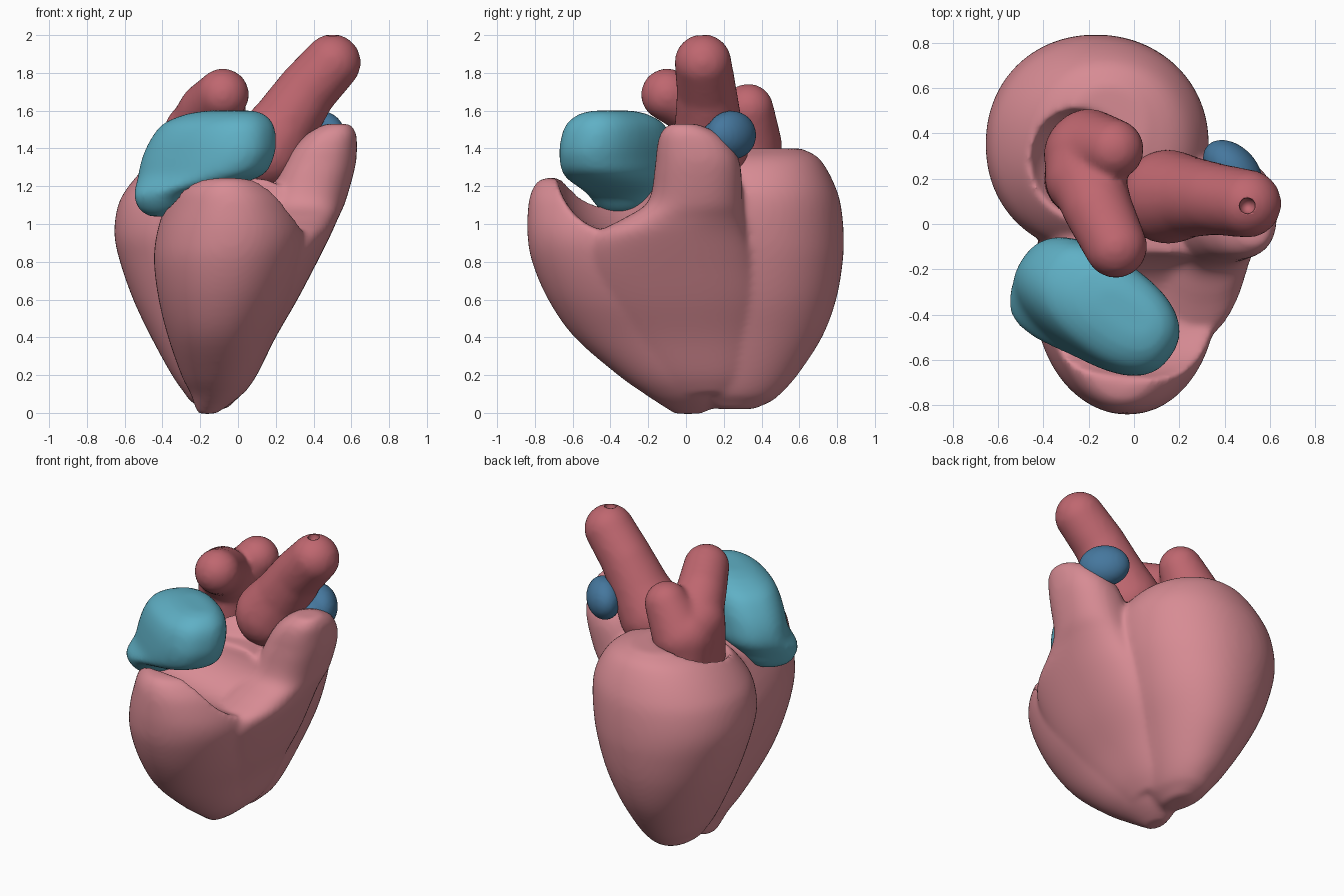
import bpy, bmesh
from math import cos, sin, pi, radians, copysign
from mathutils import Vector, Matrix, Euler

if bpy.data.objects.get("Cube"):
    bpy.data.objects.remove(bpy.data.objects["Cube"])


def material(name, rgb):
    m = bpy.data.materials.new(name)
    m.use_nodes = True
    m.diffuse_color = (*rgb, 1)
    bsdf = m.node_tree.nodes["Principled BSDF"]
    bsdf.inputs["Base Color"].default_value = (*rgb, 1)
    bsdf.inputs["Roughness"].default_value = 0.6
    return m


def to_object(bm, name):
    bmesh.ops.recalc_face_normals(bm, faces=bm.faces)
    mesh = bpy.data.meshes.new(name)
    bm.to_mesh(mesh)
    bm.free()
    ob = bpy.data.objects.new(name, mesh)
    bpy.context.collection.objects.link(ob)
    return ob


def refine(sections, steps=5):
    """Add sections in between along a smooth spline."""
    pts = [Vector(s) for s in sections]
    pts = [pts[0]] + pts + [pts[-1]]
    out = []
    for a, b, c, d in zip(pts, pts[1:], pts[2:], pts[3:]):
        for i in range(steps):
            t = i / steps
            out.append((b * 2 + (c - a) * t + (a * 2 - b * 5 + c * 4 - d) * t ** 2
                        + (b * 3 - a - c * 3 + d) * t ** 3) / 2)
    return out + [pts[-1]]


def loft(name, sections, power=2.0, turn=0.0, n=64):
    """Skin level sections given as (z, x min, x max, y min, y max)."""
    bm = bmesh.new()
    rings = []
    for z, x0, x1, y0, y1 in refine(sections):
        ring = []
        for i in range(n):
            a = 2 * pi * i / n
            u = copysign(abs(cos(a)) ** (2 / power), cos(a)) * (x1 - x0) / 2
            v = copysign(abs(sin(a)) ** (2 / power), sin(a)) * (y1 - y0) / 2
            p = Matrix.Rotation(turn, 2) @ Vector((u, v))
            ring.append(bm.verts.new((p.x + (x0 + x1) / 2, p.y + (y0 + y1) / 2, z)))
        rings.append(ring)
    for a, b in zip(rings, rings[1:]):
        for i in range(n):
            bm.faces.new((a[i], a[(i + 1) % n], b[(i + 1) % n], b[i]))
    bm.faces.new(rings[0])
    bm.faces.new(rings[-1])
    return to_object(bm, name)


def ellipsoid(name, centre, radii, tilt=(0, 0, 0)):
    bm = bmesh.new()
    spin = Euler([radians(t) for t in tilt]).to_matrix().to_4x4()
    mat = Matrix.Translation(centre) @ spin @ Matrix.Diagonal((*radii, 1))
    bmesh.ops.create_uvsphere(bm, u_segments=48, v_segments=32, radius=1, matrix=mat)
    return to_object(bm, name)


def tube(name, path, steps=8):
    """Chain of overlapping balls along (x, y, z, radius) points."""
    bm = bmesh.new()
    for a, b in zip(path, path[1:]):
        for i in range(steps + 1):
            p = Vector(a).lerp(Vector(b), i / steps)
            bmesh.ops.create_icosphere(bm, subdivisions=3, radius=p.w,
                                       matrix=Matrix.Translation(p.xyz))
    return to_object(bm, name)


def apply(ob, kind, **settings):
    bpy.context.view_layer.objects.active = ob
    mod = ob.modifiers.new(kind, kind)
    for key, value in settings.items():
        setattr(mod, key, value)
    bpy.ops.object.modifier_apply(modifier=mod.name)


def carve(ob, cutter):
    apply(ob, "BOOLEAN", operation="DIFFERENCE", object=cutter, solver="EXACT")
    bpy.data.objects.remove(cutter)


def fuse(name, parts, voxel, smooth):
    """Join overlapping parts into one soft skin."""
    bpy.ops.object.select_all(action="DESELECT")
    for p in parts:
        p.select_set(True)
    ob = parts[0]
    bpy.context.view_layer.objects.active = ob
    if len(parts) > 1:
        bpy.ops.object.join()
    ob.name = name
    apply(ob, "REMESH", mode="VOXEL", voxel_size=voxel)
    apply(ob, "SMOOTH", factor=0.5, iterations=smooth)
    return ob


def finish(ob, mat):
    ob.data.materials.clear()
    ob.data.materials.append(mat)
    for poly in ob.data.polygons:
        poly.material_index = 0
        poly.use_smooth = True


pink = material("muscle pink", (0.68, 0.26, 0.295))
red = material("vessel red", (0.52, 0.135, 0.16))
teal = material("chamber teal", (0.115, 0.435, 0.56))
blue = material("lobe blue", (0.06, 0.185, 0.34))

# Front lobe with a slanted trough across its top
front = loft("front_lobe", [
    (-.005, -.21, -.12, -.06, .08), (.04, -.23, -.05, -.13, .17), (.1, -.25, .02, -.22, .22),
    (.2, -.3, .09, -.36, .26), (.4, -.37, .18, -.59, .28), (.6, -.42, .28, -.73, .28),
    (.8, -.445, .35, -.815, .28), (.95, -.43, .37, -.84, .28), (1.1, -.385, .32, -.835, .28),
    (1.18, -.35, .26, -.815, .25), (1.23, -.28, .18, -.78, .2), (1.245, -.18, .08, -.73, .1)], 2.1)
carve(front, ellipsoid("trough_cutter", (.1, -.41, 1.3), (.85, .28, .32), (12, 8, 0)))

# Back lobe with a hollow around the vessel root
back = loft("back_lobe", [
    (.02, -.18, -.06, .16, .36), (.06, -.25, -.02, .08, .45), (.1, -.28, .02, .04, .5),
    (.2, -.35, .07, 0, .59), (.4, -.46, .15, -.05, .72), (.6, -.555, .23, -.08, .795),
    (.8, -.625, .29, -.11, .83), (.95, -.655, .32, -.13, .835), (1.1, -.635, .33, -.12, .82),
    (1.2, -.58, .31, -.08, .79), (1.3, -.49, .25, .0, .74), (1.36, -.4, .17, .1, .69),
    (1.4, -.27, .05, .25, .61)], 2.1)
carve(back, ellipsoid("hollow_cutter", (-.24, .25, 1.42), (.23, .26, .28), (0, 0, 20)))

# Side column: broad flank below, post above
column = loft("side_column", [
    (.1, -.2, .03, -.14, .3), (.2, -.2, .1, -.25, .36), (.4, -.2, .2, -.42, .41),
    (.6, -.15, .315, -.52, .42), (.8, -.06, .42, -.55, .38), (.94, .05, .49, -.49, .33),
    (1.03, .1, .53, -.33, .31), (1.12, .15, .57, -.2, .3), (1.3, .23, .62, -.165, .29),
    (1.4, .29, .63, -.155, .25), (1.48, .37, .625, -.135, .17), (1.53, .46, .595, -.09, .06)],
    2.3)
body = fuse("heart_body", [front, back, column], 0.016, 12)
finish(body, pink)

# Forked vessel at the back
forked = fuse("forked_vessel", [
    tube("root", [(-.2, .31, 1.22, .18), (-.205, .305, 1.42, .195)]),
    tube("root_side", [(-.23, .2, 1.18, .17), (-.225, .2, 1.48, .17)]),
    tube("front_arm", [(-.22, .24, 1.46, .175), (-.16, .07, 1.6, .155), (-.08, -.1, 1.685, .14)]),
    tube("rear_arm", [(-.2, .33, 1.42, .18), (-.09, .33, 1.61, .135)])], 0.018, 10)
finish(forked, red)

# Leaning vessel with a small opening at its end
leaning = fuse("leaning_vessel", [tube("leaning", [
    (.15, .12, 1.385, .21), (.24, .12, 1.52, .18), (.36, .11, 1.7, .16), (.5, .09, 1.855, .152)])],
    0.018, 8)
carve(leaning, ellipsoid("opening_cutter", (.5, .08, 2.0), (.035, .035, .05)))
finish(leaning, red)

# Front chamber, a slanted soft block
chamber = fuse("front_chamber", [loft("chamber", [
    (1.04, -.46, -.34, -.4, -.26), (1.08, -.51, -.27, -.46, -.18), (1.16, -.535, -.17, -.52, -.13),
    (1.25, -.555, .14, -.575, -.13), (1.35, -.54, .22, -.59, -.14), (1.45, -.49, .23, -.59, -.15),
    (1.53, -.42, .21, -.57, -.18), (1.58, -.3, .16, -.52, -.25), (1.6, -.18, .1, -.46, -.32)],
    2.4, radians(-36))], 0.018, 8)
finish(chamber, teal)

# Small lobe behind the column
lobe = fuse("small_lobe", [
    ellipsoid("lobe", (.435, .24, 1.47), (.155, .105, .13), (0, 0, 135)),
    tube("lobe_tip", [(.45, .12, 1.47, .05), (.44, .22, 1.48, .1)])], 0.015, 5)
finish(lobe, blue)
